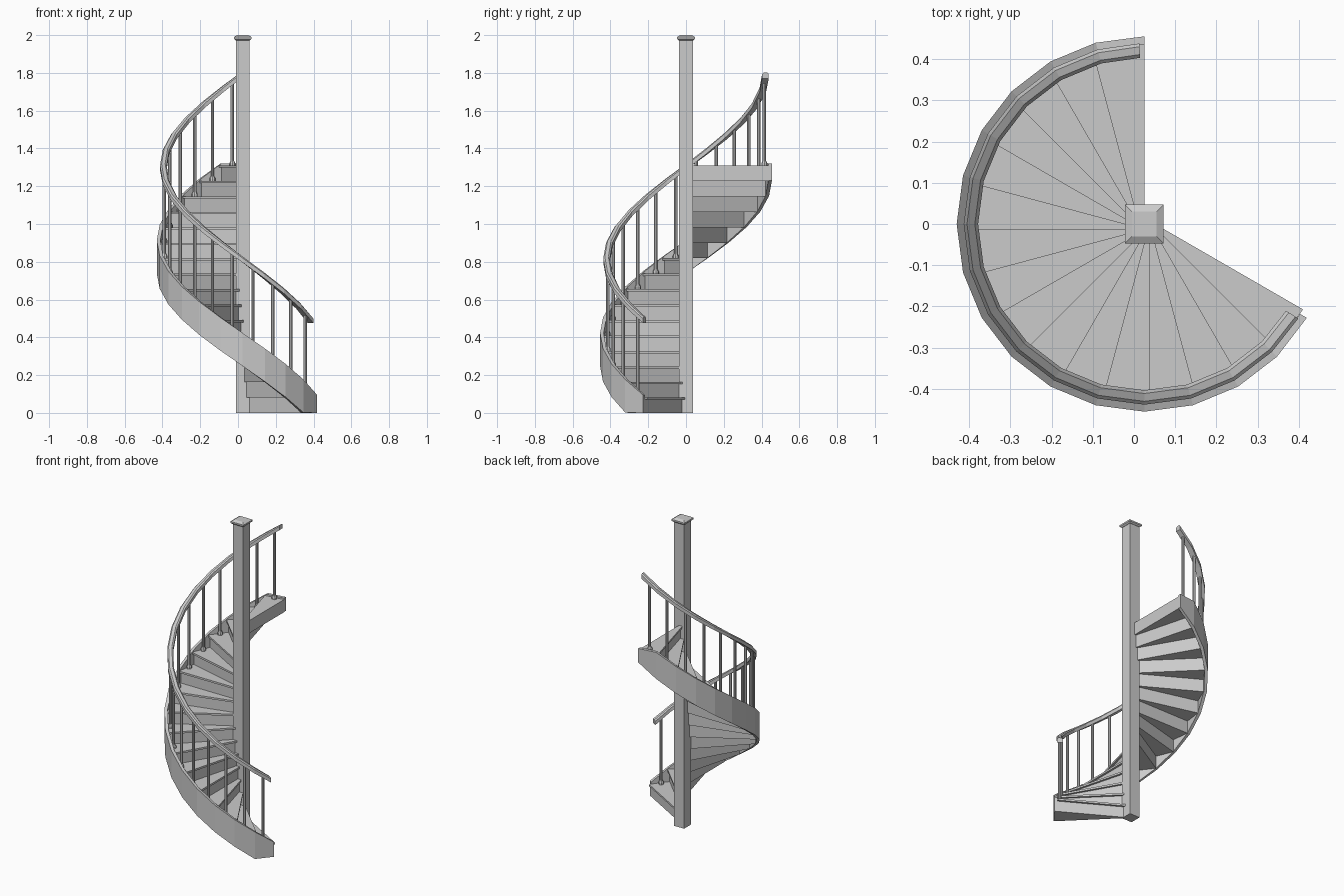
import bpy, bmesh
from math import sin, cos, radians

if "Cube" in bpy.data.objects:
    bpy.data.objects.remove(bpy.data.objects["Cube"])

CX = 0.025            # post centre in x
N, STEP = 16, 15.0    # treads and degrees per tread
RISE = 1.31 / N


def polar(r, t, z, shift=0.0):
    """Point at radius r after t treads (climbing clockwise); shift is tangential."""
    a = radians(-30 - STEP * t)
    return (CX + r * cos(a) - shift * sin(a), r * sin(a) + shift * cos(a), z)


def make(name, bm):
    bmesh.ops.recalc_face_normals(bm, faces=bm.faces)
    me = bpy.data.meshes.new(name)
    bm.to_mesh(me)
    bm.free()
    ob = bpy.data.objects.new(name, me)
    bpy.context.collection.objects.link(ob)
    return ob


def loft(bm, rings):
    """Skin a list of closed rings and cap both ends."""
    vs = [[bm.verts.new(p) for p in ring] for ring in rings]
    n = len(vs[0])
    for a, b in zip(vs, vs[1:]):
        for i in range(n):
            j = (i + 1) % n
            bm.faces.new((a[i], a[j], b[j], b[i]))
    bm.faces.new(vs[0][::-1])
    bm.faces.new(vs[-1])


def square(h, z):
    return [(CX + sx * h, sy * h, z) for sx, sy in ((-1, -1), (1, -1), (1, 1), (-1, 1))]


def circle(c, r, z, n=8):
    return [(c[0] + r * cos(radians(360 * k / n)), c[1] + r * sin(radians(360 * k / n)), z)
            for k in range(n)]


# centre post and its cap
bm = bmesh.new()
loft(bm, [square(0.0365, 0), square(0.0365, 1.98)])
make("centre_post", bm)
bm = bmesh.new()
loft(bm, [square(0.038, 1.972), square(0.047, 1.98), square(0.047, 1.99), square(0.03, 2.0)])
make("post_cap", bm)

# wedge steps, each with a thin overhanging tread board
R, NOSE, BOARD = 0.437, 0.013, 0.012
for i in range(N):
    z0, z1 = i * RISE, (i + 1) * RISE
    bm = bmesh.new()
    loft(bm, [[polar(0.01, i, z), polar(R, i, z), polar(R, i + 1, z), polar(0.01, i + 1, z)]
              for z in (z0, z1 - BOARD)])
    make(f"step_{i + 1}", bm)
    bm = bmesh.new()
    loft(bm, [[polar(0.01, i, z, NOSE), polar(R, i, z, NOSE), polar(R, i + 1, z), polar(0.01, i + 1, z)]
              for z in (z1 - BOARD, z1)])
    make(f"tread_board_{i + 1}", bm)

# outer stringer following the climb, cut level at floor and landing
bm = bmesh.new()
rings = []
for i in range(N + 1):
    lo, hi = max(0, i * RISE - 0.08), min(1.32, i * RISE + 0.095)
    rings.append([polar(0.436, i, lo), polar(0.455, i, lo), polar(0.455, i, hi), polar(0.436, i, hi)])
loft(bm, rings)
make("outer_stringer", bm)

# handrail
RAIL = 0.482
profile = [(0.403, -0.014), (0.403, 0.010), (0.411, 0.018), (0.430, 0.018), (0.438, 0.010), (0.438, -0.014)]
bm = bmesh.new()
stops = [0.1] + list(range(1, N)) + [N - 0.1]
loft(bm, [[polar(r, t, t * RISE + RAIL + dz) for r, dz in profile] for t in stops])
make("handrail", bm)

# balusters with flared feet, one per tread
for i in range(N):
    t = i + 0.5
    z = (i + 1) * RISE
    c = polar(0.418, t, 0)
    bm = bmesh.new()
    loft(bm, [circle(c, 0.016, z - 0.005), circle(c, 0.016, z + 0.012),
              circle(c, 0.009, z + 0.025), circle(c, 0.009, t * RISE + RAIL)])
    make(f"baluster_{i + 1}", bm)
